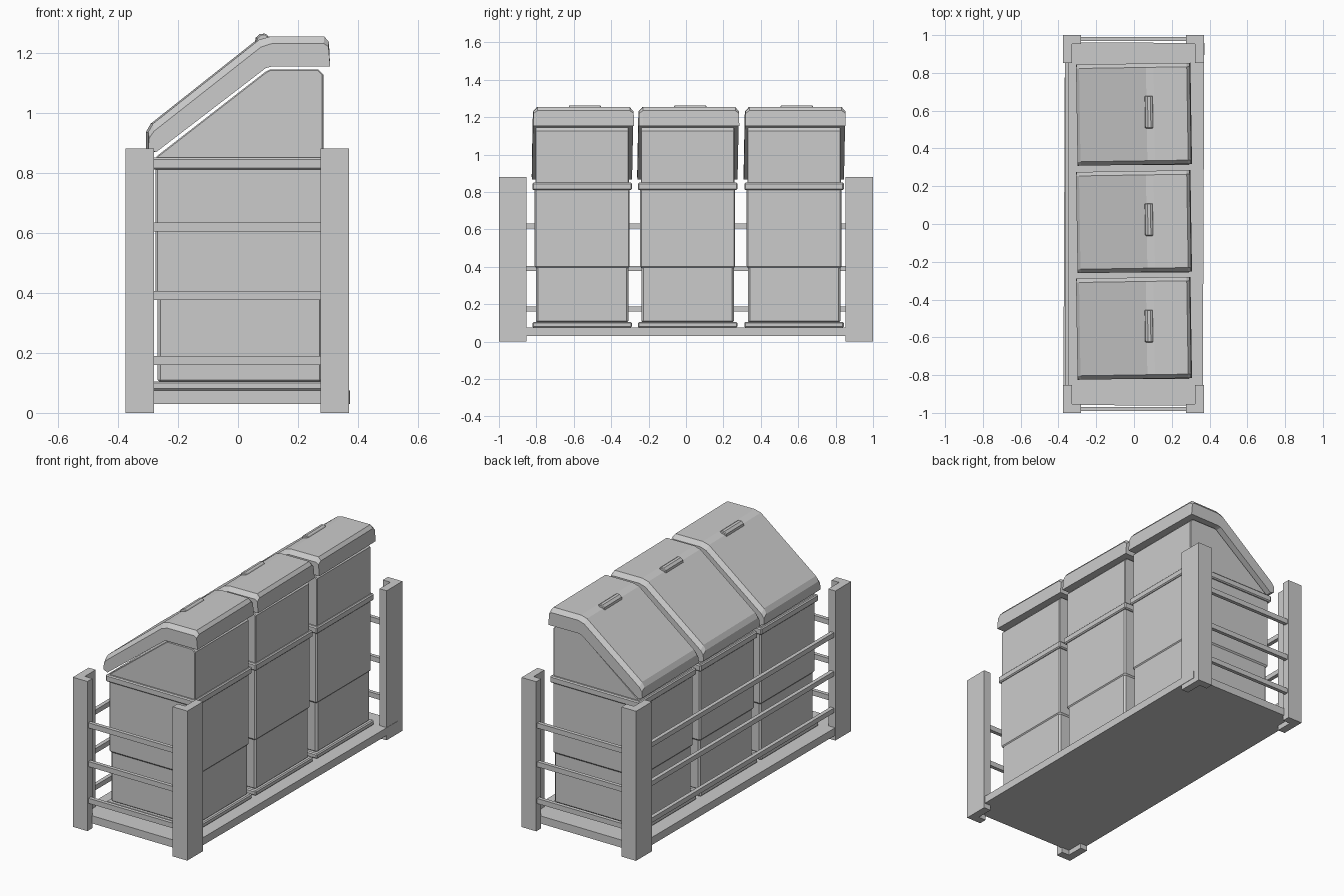
import bpy, bmesh
from math import radians

if "Cube" in bpy.data.objects:
    bpy.data.objects.remove(bpy.data.objects["Cube"])


def loft(name, sections, bevel=0, loc=(0, 0, 0), rot=0):
    """Join equal-length rings of 3D points into a capped solid."""
    bm = bmesh.new()
    rings = [[bm.verts.new(p) for p in s] for s in sections]
    n = len(rings[0])
    for a, b in zip(rings, rings[1:]):
        for i in range(n):
            j = (i + 1) % n
            bm.faces.new((a[i], a[j], b[j], b[i]))
    bm.faces.new(rings[0][::-1])
    bm.faces.new(rings[-1])
    bmesh.ops.recalc_face_normals(bm, faces=bm.faces)
    me = bpy.data.meshes.new(name)
    bm.to_mesh(me)
    bm.free()
    ob = bpy.data.objects.new(name, me)
    bpy.context.collection.objects.link(ob)
    ob.location = loc
    ob.rotation_euler[2] = radians(rot)
    if bevel:
        m = ob.modifiers.new("bevel", 'BEVEL')
        m.width = bevel
        m.segments = 1
        m.limit_method = 'ANGLE'
        m.angle_limit = radians(50)
    return ob


def rect(x0, x1, y0, y1, z):
    return [(x0, y0, z), (x1, y0, z), (x1, y1, z), (x0, y1, z)]


def box(name, x0, x1, y0, y1, z0, z1, bevel=0, rot=0):
    return loft(name, [rect(x0, x1, y0, y1, z) for z in (z0, z1)], bevel, rot=rot)


# Base tray, very slightly askew in the frame
box("base_tray", -.37, .368, -.96, .96, .03, .075, rot=-.25)

# L-section corner posts
W, L, T = .095, .147, .046
for sx, side in ((-1, "back"), (1, "open")):
    for sy, end in ((-1, "front"), (1, "rear")):
        ox = -.375 if sx < 0 else .37
        prof = [(0, 0), (W, 0), (W, T), (T, T), (T, L), (0, L)]
        pts = [(ox - sx * a, sy * (1 - b)) for a, b in prof]
        loft(f"{side}_{end}_post", [[(x, y, z) for x, y in pts] for z in (0, .88)])

# Rails on three sides, the +x side stays open
for i, z in enumerate((.175, .391, .619)):
    for s, end in ((-1, "front"), (1, "rear")):
        box(f"{end}_rail_{i}", -.30, .295, s * .98 - .011, s * .98 + .011, z - .015, z + .015)
    box(f"back_rail_{i}", -.366, -.343, -.88, .88, z - .014, z + .014)

# Profiles in x, z
BIN_TOP = [(-.273, .845), (-.273, .853), (.09, 1.135), (.107, 1.144), (.267, 1.144), (.284, 1.127), (.284, .845)]
LID_UNDER = [(.303, 1.153), (.107, 1.153), (.088, 1.148), (-.277, .868), (-.303, .88)]
LID_OUT = [(-.303, .935), (-.287, .963), (.067, 1.243), (.107, 1.254), (.283, 1.254), (.299, 1.235)]
LID_LOW = [(-.300, .915), (-.284, .938), (.072, 1.218), (.109, 1.230), (.281, 1.230), (.297, 1.220)]


def build_bin(n, yc):
    def bx(part, hw, x0, x1, z0, z1, bevel):
        box(f"bin_{n}_{part}", x0, x1, yc - hw, yc + hw, z0, z1, bevel)

    # Body: foot band, lower tub, chamfered upper tub, rim
    bx("foot", .266, -.288, .296, .075, .105, .006)
    bx("lower_tub", .247, -.268, .281, .10, .42, .010)
    h = .254
    loft(f"bin_{n}_upper_tub", [rect(-.275 + d, .286 - d, yc - h + d, yc + h - d, z)
                                for d, z in ((.014, .385), (0, .402), (0, .82))], .007)
    bx("rim", .266, -.288, .296, .81, .85, .006)

    # Sloping top of the bin
    loft(f"bin_{n}_sloped_top",
         [[(x, yc + s * .25, z) for x, z in BIN_TOP] for s in (-1, 1)], .008)

    # Lid with chamfered sides, turned a little
    secs = []
    for y, top in ((-.268, LID_LOW), (-.247, LID_OUT), (.247, LID_OUT), (.268, LID_LOW)):
        secs.append([(x, y, z) for x, z in top + LID_UNDER])
    loft(f"bin_{n}_lid", secs, loc=(0, yc + .003, 0), rot=.9)

    # Handle straddling the lid crease
    grip = [(.056, 1.225), (.060, 1.249), (.073, 1.261), (.088, 1.263), (.100, 1.256), (.100, 1.24)]
    loft(f"bin_{n}_handle", [[(x, s * .086, z) for x, z in grip] for s in (-1, 1)],
         .004, loc=(0, yc + .013, 0), rot=.9)


for n, yc in enumerate((-.555, .009, .578), 1):
    build_bin(n, yc)
